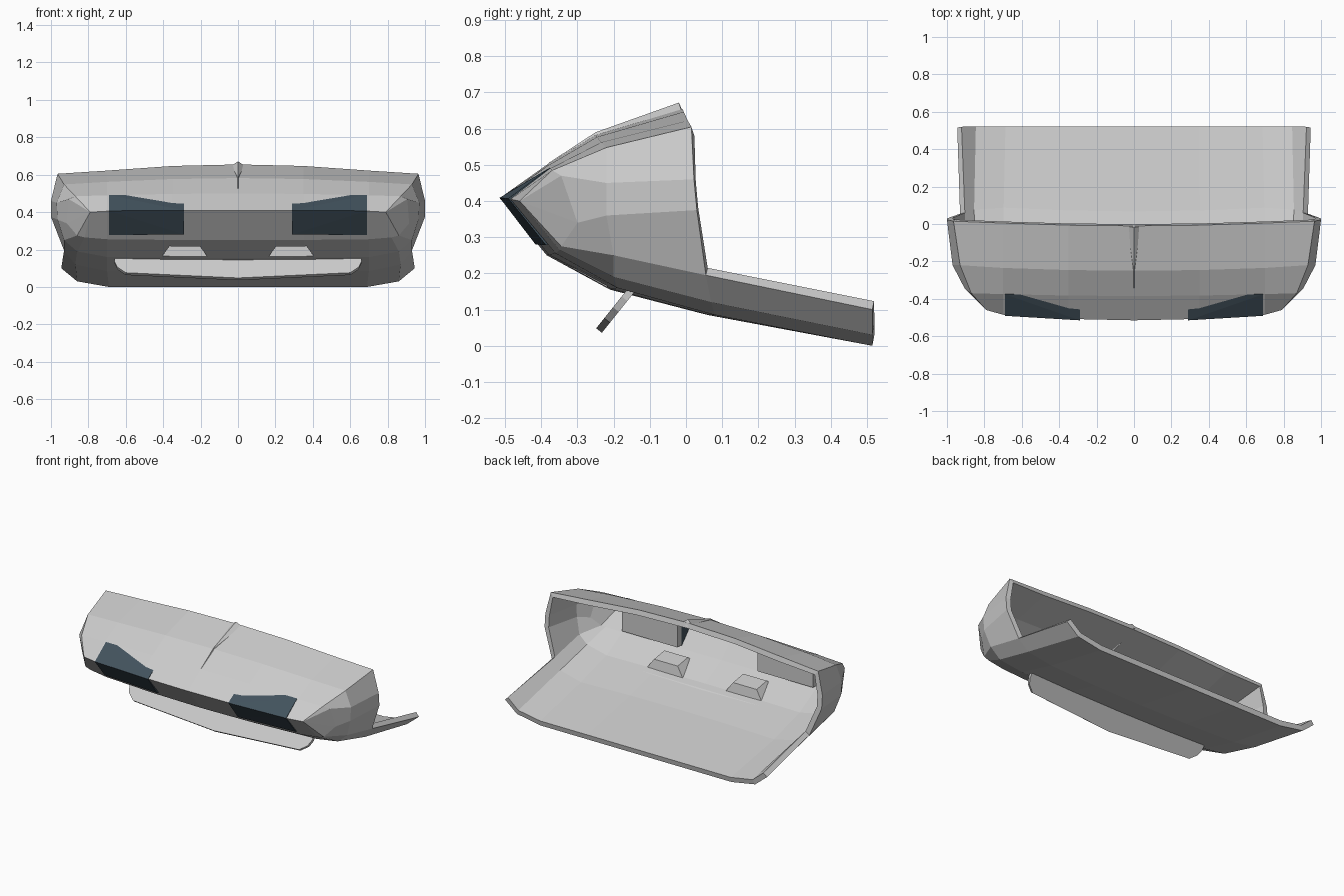
import bpy, bmesh
from mathutils import Vector

if "Cube" in bpy.data.objects:
    bpy.data.objects.remove(bpy.data.objects["Cube"])


def finish(name, bm, mat=None):
    me = bpy.data.meshes.new(name)
    bm.to_mesh(me)
    bm.free()
    ob = bpy.data.objects.new(name, me)
    bpy.context.collection.objects.link(ob)
    if mat:
        me.materials.append(mat)
    return ob


def hull(name, pts, mat=None):
    """Convex solid around a few corner points."""
    bm = bmesh.new()
    for p in pts:
        bm.verts.new(p)
    res = bmesh.ops.convex_hull(bm, input=bm.verts[:])
    inner = [v for v in bm.verts if not v.link_faces]
    bmesh.ops.delete(bm, geom=inner, context='VERTS')
    bmesh.ops.dissolve_limit(bm, angle_limit=0.02, verts=bm.verts[:], edges=bm.edges[:])
    bmesh.ops.recalc_face_normals(bm, faces=bm.faces[:])
    return finish(name, bm, mat)


def modify(ob, kind, **props):
    m = ob.modifiers.new(kind, kind)
    for k, v in props.items():
        setattr(m, k, v)
    bpy.context.view_layer.objects.active = ob
    bpy.ops.object.modifier_apply(modifier=m.name)


# Half cross-sections, rear to nose, each running bottom centre -> side -> top centre
rear = [(0, .515, 0), (.69, .515, 0), (.86, .515, .03), (.945, .515, .10)]
opening = [(0, .06, .085), (.70, .08, .085), (.87, .07, .12), (.93, .055, .195),
           (1, .03, .375), (1, .022, .46), (.965, .015, .605), (.70, .005, .622), (0, -.01, .655)]
middle = [(0, -.21, .155), (.70, -.19, .16), (.86, -.20, .19), (.93, -.20, .25),
          (.965, -.22, .36), (.97, -.22, .45), (.93, -.22, .548), (.70, -.235, .562), (0, -.25, .582)]
front = [(0, -.385, .25), (.70, -.36, .255), (.82, -.35, .265), (.86, -.345, .275),
         (.915, -.30, .34), (.905, -.345, .47), (.87, -.37, .485), (.70, -.375, .49), (0, -.385, .50)]
corner = (.79, -.46, .40)
nose = [(0, -.515, .408), (.70, -.485, .405)] + [corner] * 5 + [(.70, -.485, .405), (0, -.515, .408)]


def bow(c, e):
    """Extra point between centre c and outer point e on a shallow curve."""
    c, e = Vector(c), Vector(e)
    p = c.lerp(e, .25)
    p.x = e.x / 2
    return p


def section(row):
    row = [Vector(p) for p in row]
    out = [row[0], bow(row[0], row[1])] + row[1:]
    if len(row) > 4:
        out.insert(-1, bow(row[-1], row[-2]))
    return out


# Body shell
bm = bmesh.new()
rows = [[bm.verts.new(p) for p in section(r)] for r in (rear, opening, middle, front, nose)]
for a, b in zip(rows, rows[1:]):
    for j in range(min(len(a), len(b)) - 1):
        bm.faces.new((a[j], a[j + 1], b[j + 1], b[j]))
bmesh.ops.remove_doubles(bm, verts=bm.verts[:], dist=1e-4)
shell = finish("body_shell", bm)
modify(shell, 'MIRROR', use_clip=True)
modify(shell, 'SOLIDIFY', thickness=.033, offset=-1)

# Colour of the lights
dark = bpy.data.materials.new("dark_glass")
dark.diffuse_color = (.055, .085, .11, 1)
dark.use_nodes = True
dark.node_tree.nodes["Principled BSDF"].inputs["Base Color"].default_value = dark.diffuse_color

for s, side in ((1, "right"), (-1, "left")):
    # Headlight wrapped over the nose edge
    pts = []
    for x, prof in ((.29, [(-.379, .493), (-.515, .409), (-.416, .28), (-.37, .29), (-.37, .48)]),
                    (.69, [(-.376, .492), (-.491, .407), (-.387, .278), (-.36, .29), (-.36, .48)])):
        pts += [(s * x, y, z) for y, z in prof]
    hull("headlight_" + side, pts, dark)

    # Housing behind the headlight
    hull("light_housing_" + side, [(s * x, y, z) for x in (.29, .69)
                                   for y in (-.375, -.325) for z in (.295, .472)])

    # Intake pocket under the nose, bulging into the interior
    bump = hull("intake_duct_" + side,
                [(s * x, -.335, .235) for x in (.18, .39)] +
                [(s * x, -.185, .168) for x in (.145, .425)] +
                [(s * x, -.305, .262) for x in (.20, .37)] +
                [(s * x, -.20, .245) for x in (.20, .37)])
    cutter = hull("intake_cutter",
                  [(s * x, -.34, .185) for x in (.195, .375)] +
                  [(s * x, -.225, .12) for x in (.165, .405)] +
                  [(s * x, -.218, .165) for x in (.165, .405)] +
                  [(s * x, -.30, .24) for x in (.21, .36)] +
                  [(s * x, -.215, .225) for x in (.21, .36)])
    for ob in (shell, bump):
        modify(ob, 'BOOLEAN', object=cutter, operation='DIFFERENCE', solver='EXACT')
    bpy.data.objects.remove(cutter)

# Splitter blade hanging below the nose
pts = []
for x, z in ((.66, .17), (.66, .13), (.645, .10), (.60, .07), (0, .042)):
    y = -.15 - (.155 - z) * .8
    for t in (-.01, .01):
        pts += [(s * x, y + t * .78, z - t * .62) for s in (1, -1)]
hull("splitter_blade", pts)

# Centre ridge on top
hull("centre_ridge", [(0, -.38, .505), (0, -.38, .49), (0, -.25, .59), (0, -.02, .672),
                      (.035, -.012, .648), (-.035, -.012, .648), (0, 0, .63)])
